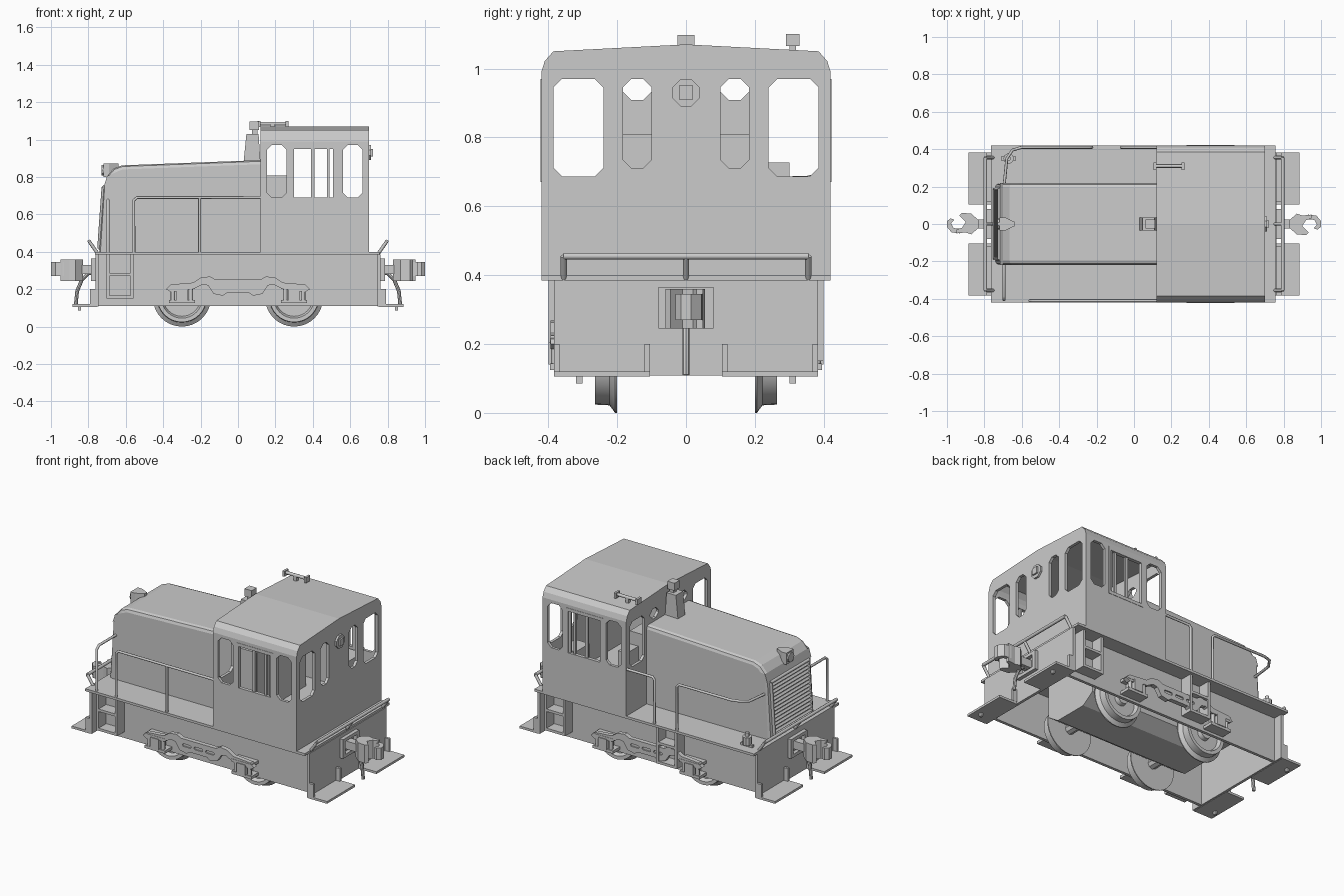
import bpy, bmesh, math

cube = bpy.data.objects.get("Cube")
if cube:
    bpy.data.objects.remove(cube)

GREY = (0.6, 0.6, 0.6, 1)
grey = bpy.data.materials.new("plain grey")
grey.use_nodes = True
grey.diffuse_color = GREY
grey.node_tree.nodes["Principled BSDF"].inputs["Base Color"].default_value = GREY


def add(name, mesh):
    ob = bpy.data.objects.new(name, mesh)
    bpy.context.collection.objects.link(ob)
    mesh.materials.clear()
    mesh.materials.append(grey)
    return ob


def finish(name, bm):
    bmesh.ops.recalc_face_normals(bm, faces=bm.faces)
    mesh = bpy.data.meshes.new(name)
    bm.to_mesh(mesh)
    bm.free()
    return add(name, mesh)


def prism(name, outlines, axis, a, b):
    """Extrude one or more outlines along an axis from a to b."""
    if not isinstance(outlines[0], list):
        outlines = [outlines]
    place = {"x": lambda p, t: (t, *p), "y": lambda p, t: (p[0], t, p[1]),
             "z": lambda p, t: (*p, t)}[axis]
    bm = bmesh.new()
    for pts in outlines:
        lo = [bm.verts.new(place(p, a)) for p in pts]
        hi = [bm.verts.new(place(p, b)) for p in pts]
        bm.faces.new(lo)
        bm.faces.new(hi)
        for i in range(len(pts)):
            j = (i + 1) % len(pts)
            bm.faces.new((lo[i], lo[j], hi[j], hi[i]))
    return finish(name, bm)


def rect(a, b, c, d):
    return [(a, c), (b, c), (b, d), (a, d)]


def octo(a, b, c, d, k=0.025):
    return [(a + k, c), (b - k, c), (b, c + k), (b, d - k),
            (b - k, d), (a + k, d), (a, d - k), (a, c + k)]


def box(name, x0, x1, y0, y1, z0, z1):
    return prism(name, rect(x0, x1, y0, y1), "z", z0, z1)


def tube(name, pts, r=0.008, sides=2):
    cu = bpy.data.curves.new(name, "CURVE")
    cu.dimensions = "3D"
    cu.bevel_depth, cu.bevel_resolution, cu.use_fill_caps = r, sides, True
    sp = cu.splines.new("POLY")
    sp.points.add(len(pts) - 1)
    for p, co in zip(sp.points, pts):
        p.co = (*co, 1)
    tmp = bpy.data.objects.new(name, cu)
    mesh = bpy.data.meshes.new_from_object(tmp)
    bpy.data.objects.remove(tmp)
    return add(name, mesh)


def cut(ob, *cutters):
    for c in cutters:
        m = ob.modifiers.new("cut", "BOOLEAN")
        m.operation, m.solver, m.object = "DIFFERENCE", "EXACT", c
    bpy.context.view_layer.update()
    mesh = bpy.data.meshes.new_from_object(ob.evaluated_get(bpy.context.evaluated_depsgraph_get()))
    ob.modifiers.clear()
    ob.data = mesh
    for c in cutters:
        bpy.data.objects.remove(c)


def lathe(name, profile, x, s, z):
    """Turn a (y, radius) profile about the y axis."""
    bm = bmesh.new()
    vs = [bm.verts.new((x, s * y, z + r)) for y, r in profile]
    es = [bm.edges.new(p) for p in zip(vs, vs[1:])]
    bmesh.ops.spin(bm, geom=vs + es, cent=(x, 0, z), axis=(0, 1, 0),
                   angle=math.tau, steps=32, use_merge=True)
    bmesh.ops.remove_doubles(bm, verts=bm.verts, dist=0.0005)
    return finish(name, bm)


# Deck and gearbox
box("deck", -0.765, 0.757, -0.42, 0.42, 0.385, 0.4)
prism("gearbox", [(-0.19, 0.385), (-0.19, 0.17), (-0.11, 0.115), (0.11, 0.115), (0.19, 0.17), (0.19, 0.385)],
      "x", -0.46, 0.46)

# Set-back side skirts with steps hung outside them
SKIRT = 0.325
for s, centres in ((-1, [-0.63]), (1, [0.63, -0.145])):
    out = sorted((s * SKIRT, s * 0.4))
    box("side_skirt", -0.75, 0.75, *sorted((s * (SKIRT - 0.018), s * SKIRT)), 0.11, 0.386)
    for x in centres:
        for e in (-1, 1):
            box("step_rail", *sorted((x + e * 0.056, x + e * 0.072)), *out, 0.15, 0.386)
        for z in (0.15, 0.27):
            box("step_tread", x - 0.06, x + 0.06, *out, z, z + 0.016)

# Wheels, axles, journals and equaliser beams
WHEEL = [(0.2, 0.0), (0.2, 0.155), (0.206, 0.155), (0.222, 0.133), (0.264, 0.131), (0.264, 0.11),
         (0.24, 0.1), (0.24, 0.04), (0.265, 0.035), (0.265, 0.0)]
BEAM = [(0, 0.252), (0.12, 0.252), (0.15, 0.268), (0.2, 0.262), (0.24, 0.235), (0.36, 0.225), (0.385, 0.2),
        (0.36, 0.185), (0.24, 0.2), (0.19, 0.225), (0.16, 0.22), (0.13, 0.175), (0.08, 0.165), (0.06, 0.18), (0, 0.18)]
for x in (-0.3, 0.3):
    tube("axle", [(x, -0.2, 0.155), (x, 0.2, 0.155)], 0.03)
    for s in (-1, 1):
        lathe("wheel", WHEEL, x, s, 0.155)
        near = s * (SKIRT - 0.005)
        box("journal_box", x - 0.03, x + 0.03, *sorted((near, s * 0.4)), 0.14, 0.205)
        for z in (0.125, 0.2):
            box("journal_clamp", x - 0.07, x + 0.07, *sorted((near, s * 0.395)), z, z + 0.018)
        for e in (-1, 1):
            tube("journal_spring", [(x + e * 0.048, s * 0.38, 0.13), (x + e * 0.048, s * 0.38, 0.21)], 0.012)
for s in (-1, 1):
    beam = prism("equaliser_beam", BEAM + [(-x, z) for x, z in BEAM[-2:0:-1]], "y", *sorted((s * 0.365, s * 0.393)))
    cut(beam, prism("beam_slots", [octo(x - 0.03, x + 0.03, 0.205, 0.222, 0.006) for x in (-0.08, 0, 0.08)],
                    "y", *sorted((s * 0.385, s * 0.45))))

# End beams, footboards, couplers, hoses and levers
HEAD = [(0.83, -0.02), (0.87, -0.055), (0.92, -0.06), (0.935, -0.045), (0.9, -0.01), (0.92, 0.02),
        (0.95, 0.03), (0.95, 0.05), (0.9, 0.045), (0.87, 0.055), (0.83, 0.02)]
KNUCKLE = [(0.93, 0.05), (0.975, 0.045), (1, 0.015), (1, -0.015), (0.98, -0.03), (0.96, -0.022),
           (0.978, -0.005), (0.965, 0.022), (0.93, 0.025)]
for s in (-1, 1):
    def ebox(name, x0, x1, y0, y1, z0, z1):
        return box(name, *sorted((s * x0, s * x1)), y0, y1, z0, z1)

    def turned(pts):
        return [(s * x, s * y) for x, y in pts]

    ebox("end_beam", 0.745, 0.762, -0.383, 0.383, 0.108, 0.386)
    ebox("coupler_shank", 0.76, 0.86, -0.024, 0.024, 0.28, 0.33)
    prism("coupler_head", turned(HEAD), "z", 0.245, 0.36)
    prism("coupler_knuckle", turned(KNUCKLE), "z", 0.27, 0.345)
    for e in (-1, 1):
        ebox("coupler_pocket_side", 0.76, 0.785, *sorted((e * 0.055, e * 0.08)), 0.245, 0.365)
        ebox("coupler_pocket_bar", 0.76, 0.785, -0.06, 0.06, 0.305 + e * 0.05 - 0.01, 0.305 + e * 0.05 + 0.01)
        ebox("footboard", 0.755, 0.885, *sorted((e * 0.105, e * 0.383)), 0.106, 0.12)
        for y in (0.112, 0.375):
            ebox("footboard_bracket", 0.76, 0.79, e * y - 0.008, e * y + 0.008, 0.12, 0.2)
        ebox("footboard_peg", 0.84, 0.855, e * 0.31 - 0.009, e * 0.31 + 0.009, 0.085, 0.108)
    tube("air_hose", [(s * x, 0, z) for x, z in
                      ((0.76, 0.29), (0.8, 0.285), (0.835, 0.25), (0.86, 0.19), (0.868, 0.11))], 0.01)
    tube("lever_bar", [(s * 0.795, y, 0.455) for y in (-0.355, 0.355)], 0.01)
    for y in (-0.355, 0, 0.355):
        tube("lever_post", [(s * 0.75, y, 0.39), (s * 0.795, y, 0.455)], 0.009)

# Hood with chamfered top and front edges
hood = prism("hood", [(-0.742, 0.4), (-0.717, 0.75), (-0.7, 0.805), (-0.665, 0.845), (-0.62, 0.862),
                      (0.12, 0.89), (0.12, 0.4)], "y", -0.218, 0.218)
bm = bmesh.new()
bm.from_mesh(hood.data)
soft = [e for e in bm.edges if e.verts[0].co.y * e.verts[1].co.y > 0
        and (all(v.co.z > 0.75 for v in e.verts) or all(v.co.x < -0.7 for v in e.verts))]
bmesh.ops.bevel(bm, geom=soft, offset=0.022, segments=2, profile=0.5, affect="EDGES")
bm.to_mesh(hood.data)
bm.free()


# Radiator grille on the sloping hood front
def front_x(z):
    return -0.742 + (z - 0.4) * 0.071


for y in (-0.185, 0.185):
    tube("grille_side", [(front_x(z), y, z) for z in (0.42, 0.745)], 0.012, 0)
for z in (0.42, 0.745):
    tube("grille_rail", [(front_x(z), y, z) for y in (-0.19, 0.19)], 0.012, 0)
for i in range(14):
    z = 0.438 + i * 0.022
    x = front_x(z)
    prism("grille_slat", [(x + 0.004, z + 0.014), (x - 0.01, z), (x + 0.004, z - 0.002)], "y", -0.18, 0.18)

# Headlight in a tapered housing, stack, horn and bell
prism("headlight_housing", [(-0.72, 0.036), (-0.69, 0.036), (-0.64, 0.012),
                            (-0.64, -0.012), (-0.69, -0.036), (-0.72, -0.036)], "z", 0.8, 0.872)
tube("headlight", [(-0.73, 0, 0.836), (-0.7, 0, 0.836)], 0.03, 3)
prism("stack", [(0.03, 0.88), (0.045, 1.03), (0.11, 1.03), (0.12, 0.88)], "y", -0.036, 0.036)
box("stack_cap_neck", 0.075, 0.105, -0.015, 0.015, 1.02, 1.055)
box("stack_cap", 0.062, 0.112, -0.025, 0.025, 1.05, 1.097)
tube("horn", [(0.11, 0.31, 1.085), (0.265, 0.31, 1.085)], 0.01)
for x in (0.105, 0.255):
    box("horn_bell", x, x + 0.014, 0.29, 0.33, 1.066, 1.1)
box("horn_foot", 0.175, 0.195, 0.3, 0.32, 1.05, 1.085)
tube("bell", [(-0.67, 0.35, 0.41), (-0.67, 0.35, 0.46)], 0.028, 3)
box("bell_bracket", -0.71, -0.63, 0.34, 0.36, 0.4, 0.415)
tube("bell_top", [(-0.67, 0.35, 0.46), (-0.67, 0.35, 0.485)], 0.012)


# Cab shell with window openings
def cab_profile(d):
    half = [(0.42 - d, 0.4 + d), (0.42 - d, 0.99 - d / 2), (0.41 - d, 1.022 - d), (0.385 - d, 1.05 - d)]
    return half + [(0, 1.07 - d)] + [(-y, z) for y, z in half[::-1]]


def end_windows(low):
    return [octo(*sorted((s * a, s * b)), z, 0.97) for s in (-1, 1)
            for a, b, z in ((0.24, 0.385, 0.687), (0.1, 0.183, low))]


cab = prism("cab", cab_profile(0), "x", 0.12, 0.7)
cut(cab, prism("cab_inside", cab_profile(0.018), "x", 0.138, 0.682),
    prism("side_windows", [octo(0.155, 0.26, 0.69, 0.97), rect(0.3, 0.522, 0.69, 0.95),
                           octo(0.562, 0.665, 0.69, 0.97)], "y", -0.6, 0.6),
    prism("rear_windows", end_windows(0.71), "x", 0.5, 0.9),
    prism("front_windows", end_windows(0.908), "x", 0, 0.3))
for s in (-1, 1):
    out = sorted((s * 0.4, s * 0.422))
    for z in (0.67, 0.95):
        box("sash_rail", 0.28, 0.537, *out, z, z + 0.02)
    for x, w in ((0.28, 0.02), (0.522, 0.015)):
        box("sash_side", x, x + w, *out, 0.67, 0.97)
    for x, w in ((0.39, 0.018), (0.475, 0.014), (0.508, 0.014)):
        box("sash_mullion", x, x + w, *sorted((s * 0.402, s * 0.415)), 0.69, 0.95)
prism("rear_lamp_ring", octo(-0.04, 0.04, 0.89, 0.97), "x", 0.69, 0.712)
box("rear_lamp", 0.7, 0.722, -0.02, 0.02, 0.91, 0.95)
box("control_desk", 0.135, 0.26, -0.185, 0.185, 0.41, 0.808)
box("control_stand", 0.2, 0.262, 0.185, 0.3, 0.41, 0.727)
box("driver_seat", 0.5, 0.6, 0.24, 0.38, 0.6, 0.685)

# Handrails along the walkways
Y, TOP = 0.41, 0.69
tube("right_rail", [(0.12, -Y, TOP), (-0.54, -Y, TOP), (-0.557, -Y, 0.675), (-0.557, -Y, 0.4)])
tube("right_rail_post", [(-0.205, -Y, 0.4), (-0.205, -Y, TOP)])
tube("front_rail", [(-0.695, -0.2, 0.677), (-0.695, -0.385, 0.677), (-0.695, -0.405, 0.66), (-0.695, -0.405, 0.4)])
tube("left_rail", [(-0.225, Y, 0.4), (-0.225, Y, 0.675), (-0.24, Y, TOP), (-0.6, Y, TOP), (-0.65, 0.395, TOP),
                   (-0.68, 0.35, 0.68), (-0.695, 0.2, 0.677)])
tube("left_gate_rail", [(0.12, Y, TOP), (-0.055, Y, TOP), (-0.068, Y, 0.675), (-0.068, Y, 0.4)])

# Smooth the round parts
bpy.ops.object.select_all(action="DESELECT")
for ob in bpy.context.scene.objects:
    if ob.type == "MESH" and ob.name.split(".")[0] in {"wheel", "axle", "air_hose", "headlight", "bell"}:
        ob.select_set(True)
        bpy.context.view_layer.objects.active = ob
bpy.ops.object.shade_smooth_by_angle(angle=math.radians(35))
